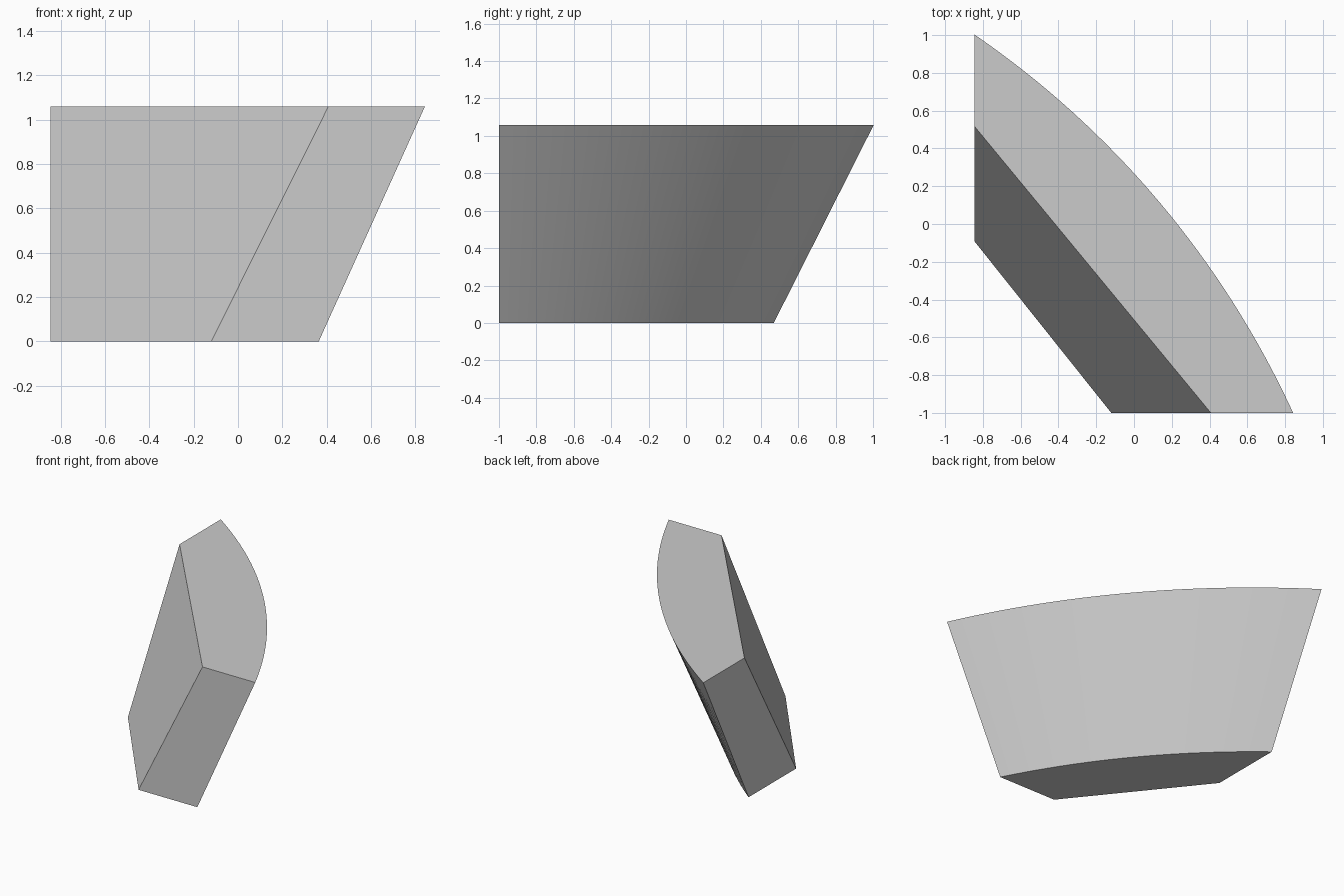
import bpy, bmesh, math
from mathutils import Vector

cube = bpy.data.objects.get("Cube")
if cube:
    bpy.data.objects.remove(cube, do_unlink=True)

LEFT_X, FRONT_Y, HEIGHT = -0.845, -1.0, 1.058
AXIS = Vector((-3.63, -3.055))      # axis of the conical outer wall
STEPS = 32

# Material
grey = bpy.data.materials.new("light_grey")
grey.use_nodes = True
colour = (0.6, 0.6, 0.6, 1)
grey.diffuse_color = colour
grey.node_tree.nodes["Principled BSDF"].inputs["Base Color"].default_value = colour


def span(radius):
    """Angles where a circle about the axis meets the front and side planes."""
    start = math.asin((FRONT_Y - AXIS.y) / radius)
    end = math.acos((LEFT_X - AXIS.x) / radius)
    return start, end


def arc(radius, steps, z):
    start, end = span(radius)
    points = []
    for i in range(steps + 1):
        a = start + (end - start) * i / steps
        points.append((AXIS.x + radius * math.cos(a), AXIS.y + radius * math.sin(a), z))
    return points


def section(outer, inner, z):
    """Curved outer edge followed by the straight inner edge."""
    return arc(outer, STEPS, z) + arc(inner, 1, z)[::-1]


# Flared wall block: loft from the lower section to the upper one
bm = bmesh.new()
low = [bm.verts.new(p) for p in section(4.492, 4.067, 0)]
high = [bm.verts.new(p) for p in section(4.922, 4.53, HEIGHT)]
bm.faces.new(low[::-1])
bm.faces.new(high)
count = len(low)
for i in range(count):
    j = (i + 1) % count
    face = bm.faces.new((low[i], low[j], high[j], high[i]))
    face.smooth = i < STEPS
bmesh.ops.recalc_face_normals(bm, faces=bm.faces)

mesh = bpy.data.meshes.new("flared_wall_block")
bm.to_mesh(mesh)
bm.free()
mesh.materials.append(grey)
block = bpy.data.objects.new("flared_wall_block", mesh)
bpy.context.collection.objects.link(block)

# Smooth the curved wall, keep the rim edges crisp
bpy.context.view_layer.objects.active = block
block.select_set(True)
bpy.ops.object.shade_smooth_by_angle(angle=math.radians(30))
